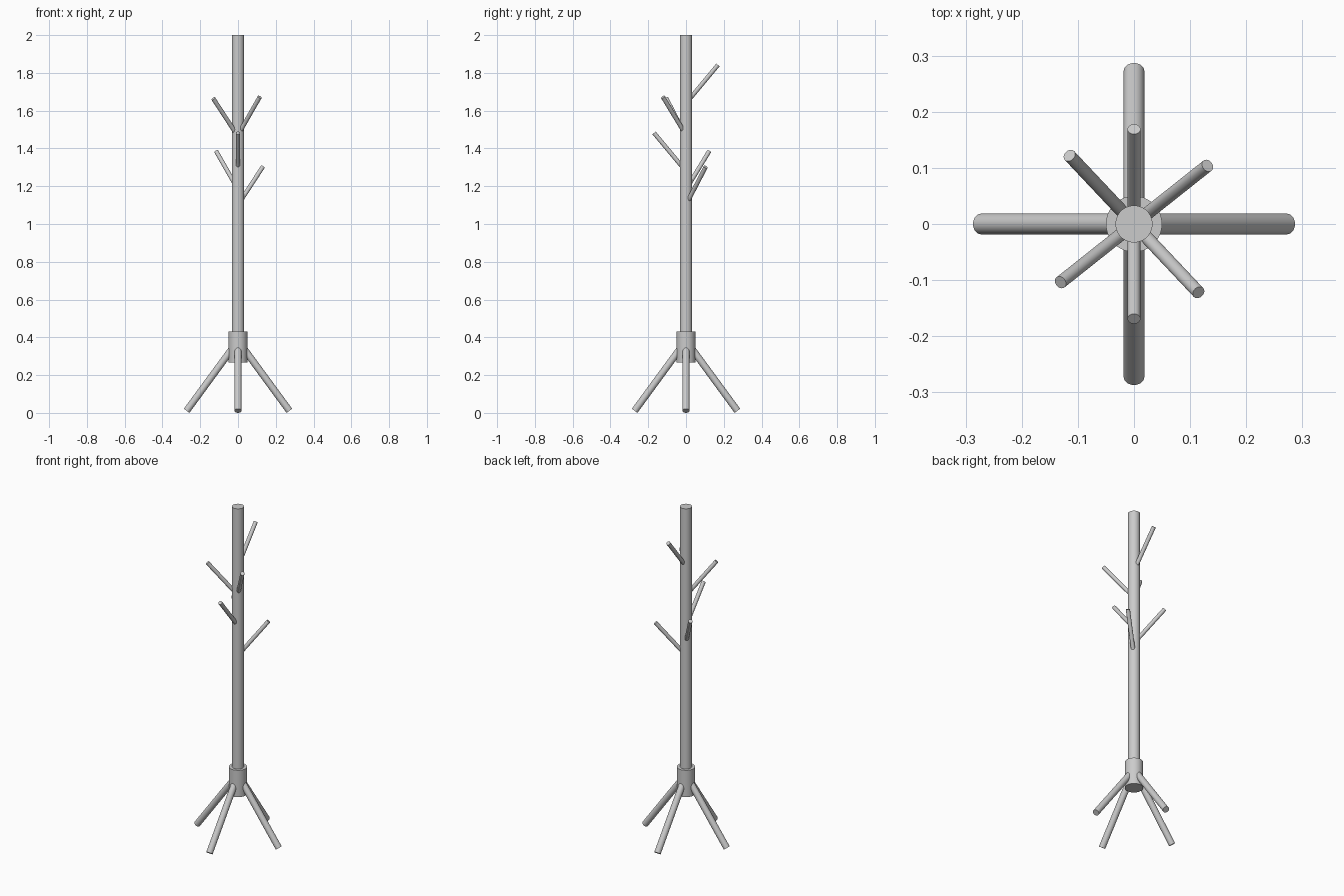
import bpy, math
from mathutils import Vector

if "Cube" in bpy.data.objects:
    bpy.data.objects.remove(bpy.data.objects["Cube"])


def rod(name, start, end, radius, sides=32):
    """Capped cylinder between two points, smooth sides and sharp rims."""
    a, b = Vector(start), Vector(end)
    axis = b - a
    bpy.ops.mesh.primitive_cylinder_add(vertices=sides, radius=radius,
                                        depth=axis.length, location=(a + b) / 2)
    obj = bpy.context.object
    obj.name = name
    obj.rotation_euler = axis.to_track_quat('Z', 'Y').to_euler()
    bpy.ops.object.shade_smooth_by_angle(angle=math.radians(30))
    return obj


# Central pole and hub collar
rod("pole", (0, 0, 0.30), (0, 0, 2.0), 0.033, 48)
rod("hub", (0, 0, 0.268), (0, 0, 0.43), 0.05, 48)

# Four splayed legs
for i in range(4):
    c, s = math.cos(i * math.pi / 2), math.sin(i * math.pi / 2)
    rod(f"leg_{i + 1}", (0.03 * c, 0.03 * s, 0.341),
        (0.272 * c, 0.272 * s, 0.011), 0.0185)

# Six hooks: tip positions, all rising outward at the same slope
tips = [(0, 0.169, 1.842), (0.115, -0.122, 1.672), (-0.131, -0.104, 1.664),
        (0, -0.169, 1.482), (-0.115, 0.122, 1.384), (0.131, 0.104, 1.302)]
for i, (x, y, z) in enumerate(tips):
    reach = math.hypot(x, y)
    rod(f"hook_{i + 1}", (x * 0.08, y * 0.08, z - reach * 0.92 * 1.2),
        (x, y, z), 0.0115)
